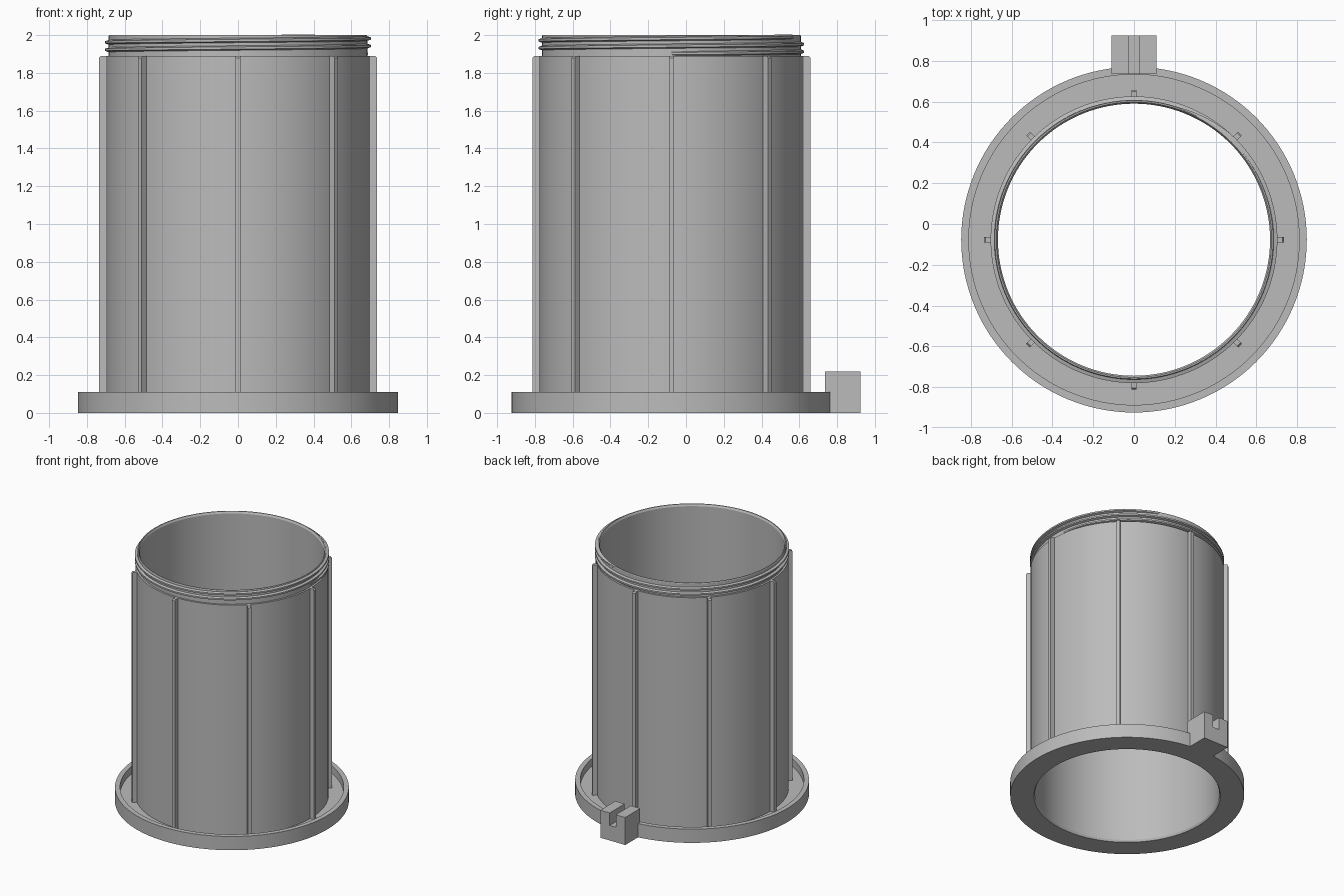
import bpy, bmesh, math
from mathutils import Matrix, Vector

if "Cube" in bpy.data.objects:
    bpy.data.objects.remove(bpy.data.objects["Cube"])

CY = -0.077          # axis of the round parts
SEG = 128

grey = bpy.data.materials.new("plain grey")
grey.use_nodes = True
grey.diffuse_color = (0.5, 0.5, 0.5, 1)
grey.node_tree.nodes["Principled BSDF"].inputs["Base Color"].default_value = (0.5, 0.5, 0.5, 1)


def finish(bm, name, smooth=True):
    bmesh.ops.recalc_face_normals(bm, faces=bm.faces)
    mesh = bpy.data.meshes.new(name)
    bm.to_mesh(mesh)
    bm.free()
    mesh.materials.append(grey)
    ob = bpy.data.objects.new(name, mesh)
    bpy.context.collection.objects.link(ob)
    if smooth:
        bpy.ops.object.select_all(action='DESELECT')
        ob.select_set(True)
        bpy.context.view_layer.objects.active = ob
        bpy.ops.object.shade_smooth_by_angle(angle=math.radians(25))
    return ob


def skin(bm, rings, closed):
    """Join successive cross-sections with quads."""
    n = len(rings[0])
    for i in range(len(rings) - (0 if closed else 1)):
        a, b = rings[i], rings[(i + 1) % len(rings)]
        for j in range(n):
            k = (j + 1) % n
            bm.faces.new((a[j], a[k], b[k], b[j]))


def point(r, z, angle):
    return (r * math.cos(angle), CY + r * math.sin(angle), z)


def lathe(name, profile):
    bm = bmesh.new()
    rings = [[bm.verts.new(point(r, z, math.tau * i / SEG)) for r, z in profile]
             for i in range(SEG)]
    skin(bm, rings, True)
    return finish(bm, name)


# Hollow sleeve, with a narrower neck and a small chamfer at each mouth
lathe("sleeve", [(0.675, 0), (0.70, 0), (0.70, 1.89), (0.685, 1.89),
                 (0.685, 1.995), (0.682, 2.0), (0.675, 2.0),
                 (0.667, 1.985), (0.667, 0.015)])

# Base flange: a shallow tray with a raised rim
lathe("base_flange", [(0.675, 0), (0.847, 0), (0.847, 0.11), (0.81, 0.11),
                      (0.81, 0.05), (0.675, 0.05)])

# Screw thread wound round the neck, tapering at both ends
bm = bmesh.new()
TURNS, PITCH, START = 2.2, 0.04, 1.902
steps = int(TURNS * SEG)
rings = []
for i in range(steps + 1):
    grow = min(1, i / 8, (steps - i) / 8)
    z = START + PITCH * i / SEG
    crest = 0.686 + 0.017 * grow
    section = [(0.68, z - 0.014), (crest, z - 0.006), (crest, z + 0.006), (0.68, z + 0.014)]
    rings.append([bm.verts.new(point(r, h, math.tau * i / SEG)) for r, h in section])
skin(bm, rings, False)
bm.faces.new(rings[0])
bm.faces.new(rings[-1])
finish(bm, "screw_thread")

# Eight upright ribs with a chamfered top outer edge
for i in range(8):
    bm = bmesh.new()
    profile = [(0.69, 0.04), (0.735, 0.04), (0.735, 1.88), (0.727, 1.89), (0.69, 1.89)]
    turn = Matrix.Translation((0, CY, 0)) @ Matrix.Rotation(i * math.pi / 4, 4, 'Z')
    sides = [[bm.verts.new(turn @ Vector((r, w, z))) for r, z in profile]
             for w in (-0.013, 0.013)]
    skin(bm, sides, False)
    for side in sides:
        bm.faces.new(side)
    finish(bm, f"rib_{i + 1}", smooth=False)

# Key block on the back of the flange, slotted along its top
bm = bmesh.new()
half = [(0.11, 0), (0.11, 0.22), (0.027, 0.22), (0.027, 0.12)]
outline = half + [(-x, z) for x, z in reversed(half)]
ends = [[bm.verts.new((x, y, z)) for x, z in outline] for y in (0.735, 0.925)]
skin(bm, ends, False)
for end in ends:
    bm.faces.new(end)
finish(bm, "key_block", smooth=False)
